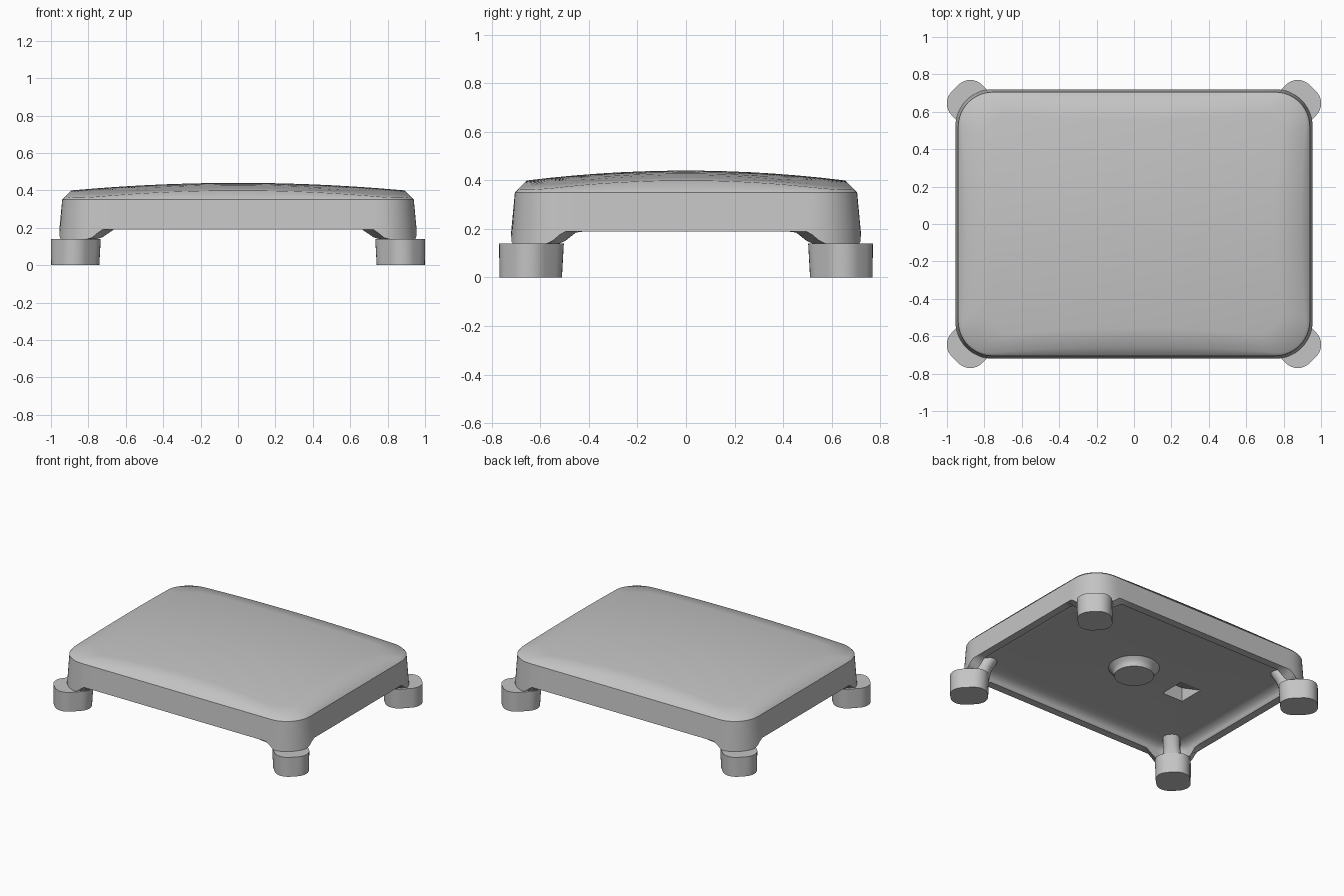
import bpy, bmesh
from math import sin, cos, pi, sqrt, radians
from mathutils import Vector

cube = bpy.data.objects.get("Cube")
if cube:
    bpy.data.objects.remove(cube, do_unlink=True)

grey = bpy.data.materials.new("plain_grey")
grey.use_nodes = True
COLOR = (0.55, 0.55, 0.55, 1)
grey.diffuse_color = COLOR
grey.node_tree.nodes["Principled BSDF"].inputs["Base Color"].default_value = COLOR


def loft(name, rings, start=None, smooth=30):
    """Skin closed rings of points; the first end may close to a point."""
    bm = bmesh.new()
    loops = [[bm.verts.new(p) for p in ring] for ring in rings]
    n = len(loops[0])
    for a, b in zip(loops, loops[1:]):
        for i in range(n):
            j = (i + 1) % n
            bm.faces.new((a[i], a[j], b[j], b[i]))
    bm.faces.new(loops[-1])
    if start is None:
        bm.faces.new(loops[0])
    else:
        v = bm.verts.new(start)
        for i in range(n):
            bm.faces.new((v, loops[0][i], loops[0][(i + 1) % n]))
    bmesh.ops.recalc_face_normals(bm, faces=bm.faces)
    me = bpy.data.meshes.new(name)
    bm.to_mesh(me)
    bm.free()
    me.materials.append(grey)
    ob = bpy.data.objects.new(name, me)
    bpy.context.collection.objects.link(ob)
    bpy.ops.object.select_all(action='DESELECT')
    ob.select_set(True)
    bpy.context.view_layer.objects.active = ob
    bpy.ops.object.shade_smooth_by_angle(angle=radians(smooth))
    return ob


# Rounded rectangle as base points plus outward directions
CX, CY = 0.755, 0.52
base = []
ARC = 12
for q, (sx, sy) in enumerate(((1, 1), (-1, 1), (-1, -1), (1, -1))):
    for k in range(ARC + 1):
        a = (q + k / ARC) * pi / 2
        base.append((Vector((sx * CX, sy * CY)), Vector((cos(a), sin(a)))))
    a = (q + 1) * pi / 2
    out, along = Vector((cos(a), sin(a))), Vector((-sin(a), cos(a)))
    half, off = (0.725, CY) if q % 2 == 0 else (0.495, CX)
    for k in range(25):
        base.append((out * off + along * half * (k / 12 - 1), out))

EDGE_R, EDGE_Z = 0.185, 0.35
FOOT_V = 0.163   # sideways offset of the feet from the 45 degree line


def dome(p):
    return 0.44 - 0.04 * (p.x / 0.885) ** 2 - 0.04 * (p.y / 0.65) ** 2


def rim_z(p):
    """The lower rim drops at the corners, along the flared foot sides."""
    v = abs((abs(p.x) - abs(p.y)) / sqrt(2) - FOOT_V)
    return 0.14 + 0.05 * max(0, min(1, (v - 0.113) / 0.044))


def outline(r, z):
    pts = [b + d * r for b, d in base]
    return [(p.x, p.y, z(p) if callable(z) else z) for p in pts]


# Line where the sloped edge meets the dome
crease = []
for b, d in base:
    inset = 0.04
    for _ in range(12):
        inset = dome(b + d * (EDGE_R - inset)) - EDGE_Z
    crease.append(b + d * (EDGE_R - inset))

# Hollow body: domed top, sloped edge, drafted wall, rim, filleted cavity
CEILING = 0.25
rings = []
for f in (0.1, 0.25, 0.4, 0.55, 0.7, 0.85, 1):
    rings.append([(p.x * f, p.y * f, dome(p * f)) for p in crease])
rings.append(outline(EDGE_R, EDGE_Z))
rings.append(outline(0.2, rim_z))
rings.append(outline(0.145, rim_z))
for k in range(7):
    a = k / 6 * pi / 2
    rings.append(outline(0.05 + 0.09 * cos(a), CEILING - 0.055 * (1 - sin(a))))
body = loft("body_shell", rings, start=(0, 0, 0.44), smooth=41)
verts = body.data.vertices
for e in body.data.edges:
    if all(abs(verts[i].co.z - EDGE_Z) < 0.0001 for i in e.vertices):
        e.use_edge_sharp = True

# Small ramped notch in the cavity ceiling
cutter = loft("notch_cutter", [[(x, 0.06, CEILING - 0.002), (x, -0.13, CEILING - 0.002),
                                (x, -0.13, CEILING + 0.1)] for x in (-0.52, -0.355)])
cutter.hide_render = True
notch = body.modifiers.new("notch", 'BOOLEAN')
notch.operation = 'DIFFERENCE'
notch.solver = 'EXACT'
notch.object = cutter
bpy.context.view_layer.objects.active = body
bpy.ops.object.modifier_apply(modifier="notch")
bpy.data.objects.remove(cutter, do_unlink=True)


# Feet: rounded blocks turned to the diagonals, with ribs into the cavity
def block(u0, u1, w, r, z, sx, sy):
    pts = []
    for q, (su, sv) in enumerate(((1, 1), (-1, 1), (-1, -1), (1, -1))):
        for k in range(9):
            a = (q + k / 8) * pi / 2
            u = (u0 + u1) / 2 + su * ((u1 - u0) / 2 - r) + r * cos(a)
            v = FOOT_V + sv * (w - r) + r * sin(a)
            pts.append((sx * (u + v) / sqrt(2), sy * (u - v) / sqrt(2), z))
    return pts


for fb, sy in (("front", -1), ("back", 1)):
    for lr, sx in (("right", -1), ("left", 1)):
        loft(f"{fb}_{lr}_foot", [block(0.945, 1.19, 0.112, 0.09, 0, sx, sy),
                                 block(0.937, 1.19, 0.115, 0.09, 0.14, sx, sy)])
        loft(f"{fb}_{lr}_rib", [block(0.94, 1.06, 0.065, 0.05, 0.13, sx, sy),
                                block(0.92, 1.04, 0.055, 0.05, 0.19, sx, sy),
                                block(0.88, 1.02, 0.055, 0.05, 0.255, sx, sy)])

# Round boss under the middle, flaring into the ceiling
profile = ((0.13, 0.19), (0.132, 0.21), (0.142, 0.23), (0.17, 0.253))
loft("centre_boss", [[(r * cos(k * pi / 24), r * sin(k * pi / 24), z)
                      for k in range(48)] for r, z in profile])
